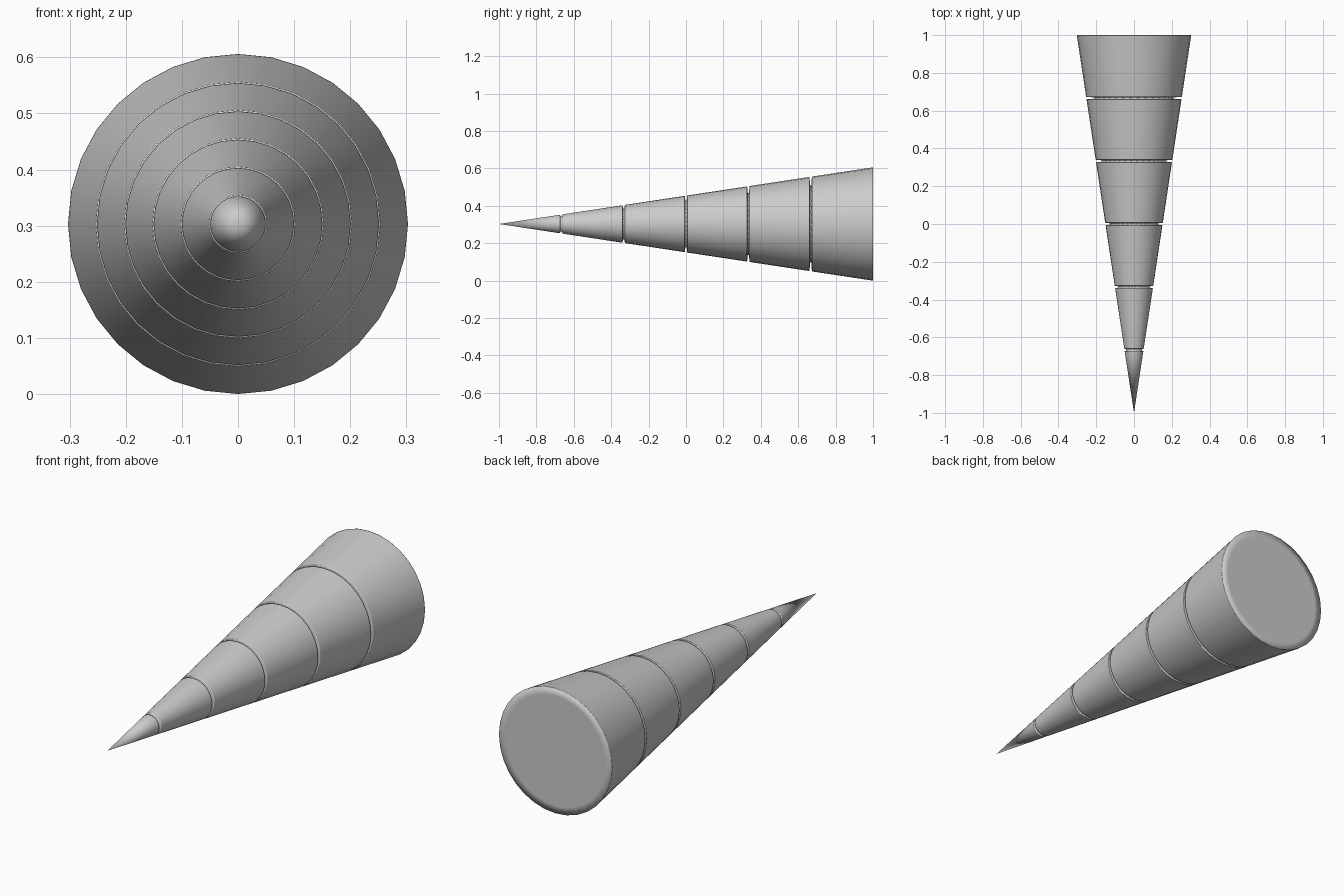
import bpy, bmesh, math

if "Cube" in bpy.data.objects:
    bpy.data.objects.remove(bpy.data.objects["Cube"])

R, N = 0.303, 32          # base radius, sides
GAP, DEPTH, HOLD = 0.007, 0.18, 0.003


def cone_r(y):
    return R * (y + 1) / 2


# Profile (y, radius) from the tip: five grooves with holding rings at the lips
profile = []
for i in range(1, 6):
    y = -1 + i / 3
    r = cone_r(y)
    deep = r * (1 - DEPTH)
    a, b = y - GAP, y + GAP
    profile += [(a - HOLD, cone_r(a - HOLD)), (a, cone_r(a)),
                (a + 0.0008, cone_r(a) - HOLD),
                (y - 0.003, deep), (y + 0.003, deep),
                (b - 0.0008, cone_r(b) - HOLD),
                (b, cone_r(b)), (b + HOLD, cone_r(b + HOLD))]
# Base rim and inset ring on the end cap
profile += [(1 - HOLD, cone_r(1 - HOLD)), (1, R), (1, R * 0.88)]

# Grooved spike, lathed around the y axis
bm = bmesh.new()
rings = []
for y, r in profile:
    rings.append([bm.verts.new((r * math.sin(2 * math.pi * k / N), y,
                                R + r * math.cos(2 * math.pi * k / N)))
                  for k in range(N)])
tip = bm.verts.new((0, -1, R))
for k in range(N):
    j = (k + 1) % N
    bm.faces.new((tip, rings[0][k], rings[0][j]))
    for p, q in zip(rings, rings[1:]):
        bm.faces.new((p[k], q[k], q[j], p[j]))
bm.faces.new(rings[-1])
bmesh.ops.recalc_face_normals(bm, faces=bm.faces)
for f in bm.faces:
    f.smooth = True

mesh = bpy.data.meshes.new("grooved_spike")
bm.to_mesh(mesh)
bm.free()
spike = bpy.data.objects.new("grooved_spike", mesh)
bpy.context.collection.objects.link(spike)
